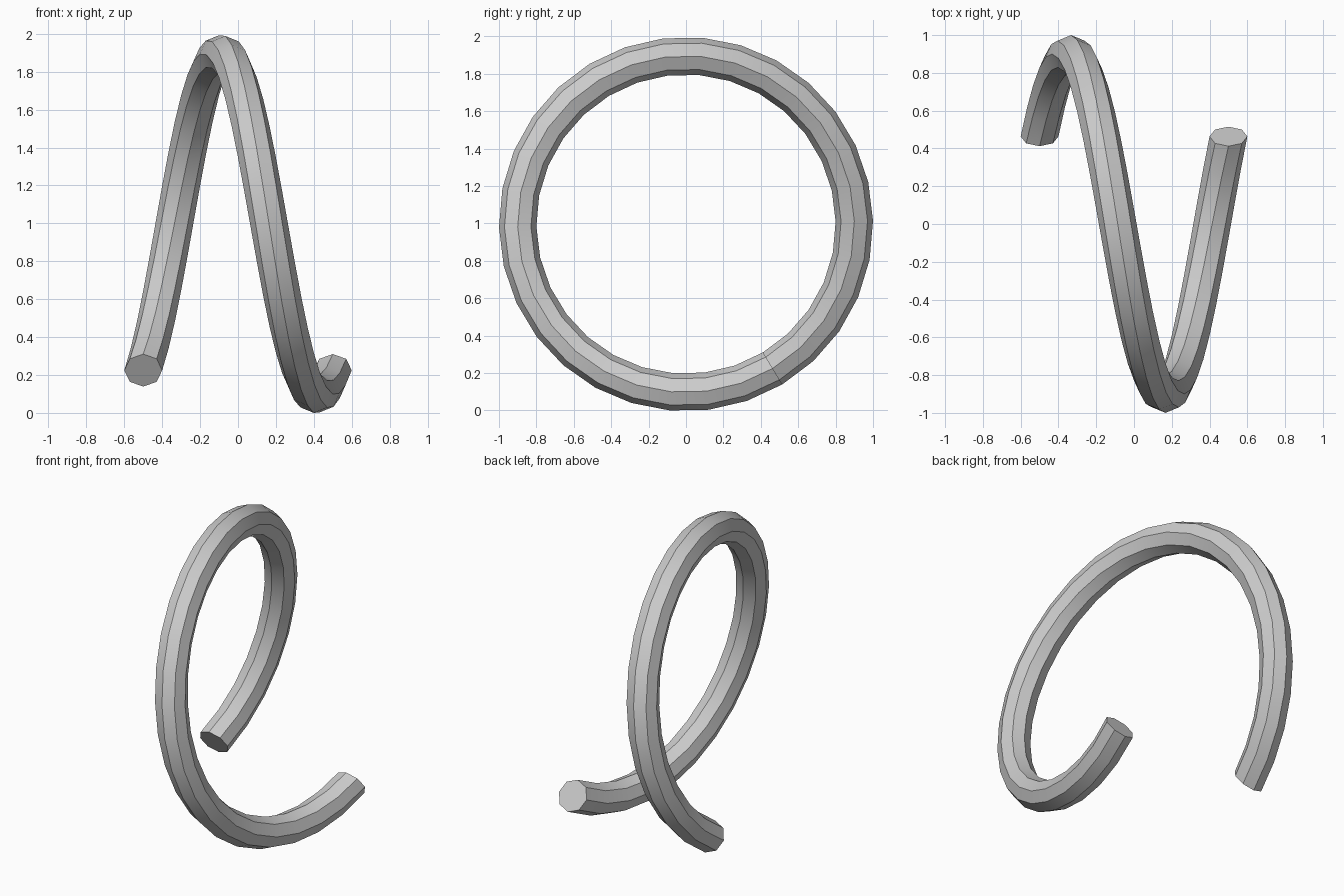
import bpy, bmesh
from math import sin, cos, radians, tau

if "Cube" in bpy.data.objects:
    bpy.data.objects.remove(bpy.data.objects["Cube"])

R, r = 0.9, 0.1          # coil radius, tube radius
SIDES, STEPS = 8, 30     # tube sides, steps in the single turn
START, LENGTH = radians(-59), 1.0
CENTRE_Z = 0.996

# Coil: octagonal section swept one turn around the x axis
bm = bmesh.new()
rings = []
for i in range(STEPS + 1):
    t = i / STEPS
    a = START + tau * t
    ring = []
    for k in range(SIDES):
        b = tau * k / SIDES
        d = R + r * cos(b)
        x = LENGTH * (t - 0.5) + r * sin(b)
        ring.append(bm.verts.new((x, d * cos(a), CENTRE_Z + d * sin(a))))
    rings.append(ring)

for p, q in zip(rings, rings[1:]):
    for k in range(SIDES):
        n = (k + 1) % SIDES
        bm.faces.new((p[k], p[n], q[n], q[k]))

# End caps
bm.faces.new(rings[0])
bm.faces.new(rings[-1])
bmesh.ops.recalc_face_normals(bm, faces=bm.faces[:])

mesh = bpy.data.meshes.new("coil")
bm.to_mesh(mesh)
bm.free()
coil = bpy.data.objects.new("coil", mesh)
bpy.context.collection.objects.link(coil)

# Smooth along the length, sharp between the tube sides
bpy.context.view_layer.objects.active = coil
coil.select_set(True)
bpy.ops.object.shade_smooth_by_angle(angle=radians(30))
